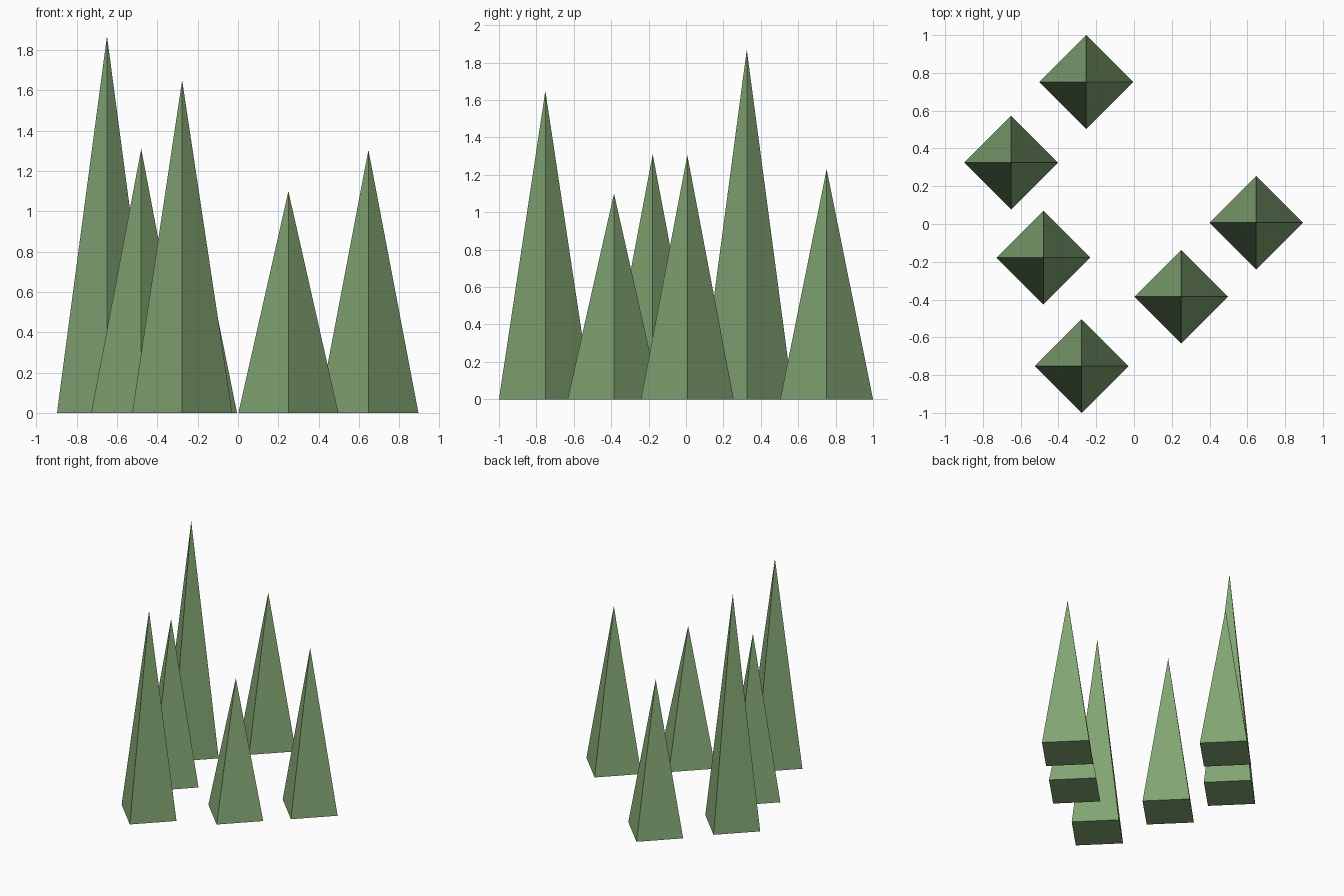
import bpy

if "Cube" in bpy.data.objects:
    bpy.data.objects.remove(bpy.data.objects["Cube"])

# One flat green for every tree
green = bpy.data.materials.new("leaf green")
green.diffuse_color = (0.223, 0.376, 0.171, 1.0)
green.use_nodes = True
green.node_tree.nodes["Principled BSDF"].inputs["Base Color"].default_value = green.diffuse_color

RADIUS = 0.248

# x, y, height of each four-sided conifer
TREES = [
    (-0.65, 0.325, 1.87),
    (-0.48, -0.178, 1.31),
    (-0.277, -0.752, 1.65),
    (0.25, -0.385, 1.10),
    (0.647, 0.007, 1.305),
    (-0.253, 0.752, 1.23),
]


def conifer(number, x, y, height):
    """Square pyramid with its corners on the x and y axes, closed underneath."""
    bpy.ops.mesh.primitive_cone_add(vertices=4, radius1=RADIUS, radius2=0,
                                    depth=height, location=(x, y, height / 2))
    tree = bpy.context.object
    tree.name = f"conifer_tree_{number}"
    tree.data.materials.append(green)


for i, (x, y, h) in enumerate(TREES, 1):
    conifer(i, x, y, h)
